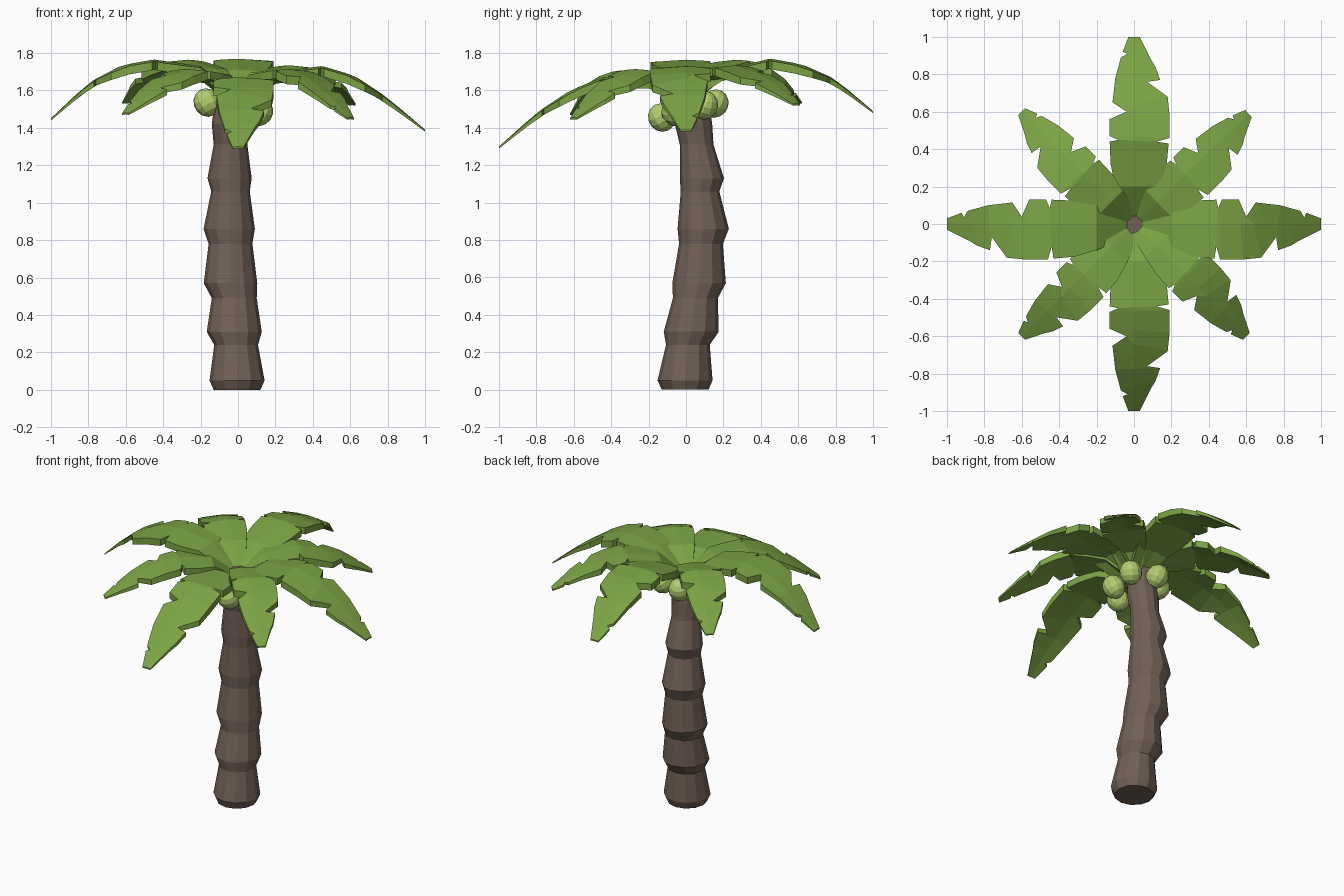
import bpy, bmesh, math
from mathutils import Matrix, Vector

if "Cube" in bpy.data.objects:
    bpy.data.objects.remove(bpy.data.objects["Cube"])


def material(name, rgb):
    m = bpy.data.materials.new(name)
    m.diffuse_color = (*rgb, 1)
    m.use_nodes = True
    m.node_tree.nodes["Principled BSDF"].inputs["Base Color"].default_value = m.diffuse_color
    return m


BARK = material("brown bark", (0.165, 0.118, 0.092))
LEAF = material("leaf green", (0.2, 0.37, 0.06))
NUT = material("pale green coconut", (0.45, 0.62, 0.16))


def finish(bm, name, mat):
    bmesh.ops.recalc_face_normals(bm, faces=bm.faces)
    me = bpy.data.meshes.new(name)
    bm.to_mesh(me)
    bm.free()
    me.materials.append(mat)
    ob = bpy.data.objects.new(name, me)
    bpy.context.collection.objects.link(ob)
    return ob


def loft(bm, rings):
    """Skin closed rings of points and cap both ends."""
    rows = [[bm.verts.new(p) for p in ring] for ring in rings]
    n = len(rows[0])
    for a, b in zip(rows, rows[1:]):
        for i in range(n):
            j = (i + 1) % n
            bm.faces.new((a[i], a[j], b[j], b[i]))
    bm.faces.new(rows[0][::-1])
    bm.faces.new(rows[-1])


# Trunk: stacked flared segments along a bent axis (z, x, y, radius)
TRUNK = [
    (0, -.005, -.005, .125), (.05, -.005, -.005, .147), (.24, -.01, .01, .117),
    (.31, -.02, .028, .147), (.49, -.02, .05, .12), (.57, -.04, .07, .143),
    (.78, -.04, .08, .117), (.86, -.047, .092, .137), (1.06, -.04, .075, .103),
    (1.13, -.045, .085, .118), (1.31, -.04, .057, .09), (1.42, -.04, .04, .1),
    (1.6, -.03, .03, .085)]
SIDES = 12
bm = bmesh.new()
loft(bm, [[(x + r * math.cos(math.tau * i / SIDES), y + r * math.sin(math.tau * i / SIDES), z)
           for i in range(SIDES)] for z, x, y, r in TRUNK])
finish(bm, "trunk", BARK)

# Frond outline: (distance along, half width) for each notched side
LEFT = [(0, .05), (.2, .10), (.32, .125), (.44, .13), (.45, .085), (.47, .13), (.56, .13),
        (.60, .04), (.65, .115), (.78, .10), (.89, .07), (.91, .035), (.92, .06), (1, .03)]
RIGHT = [(0, .06), (.2, .14), (.32, .175), (.43, .185), (.44, .12), (.46, .19), (.58, .19),
         (.68, .18), (.76, .07), (.77, .14), (.84, .115), (.88, .09), (.9, .08), (1, .03)]
KNOTS = [0, .2, .45, .62, .8, 1.0]
THICK = .045


def height(t, zs):
    for k in range(5):
        if t <= KNOTS[k + 1]:
            f = (t - KNOTS[k]) / (KNOTS[k + 1] - KNOTS[k])
            return zs[k] + f * (zs[k + 1] - zs[k])
    return zs[-1]


def frond(name, angle, length, zs, mirrored):
    """Thick arched leaf, thinning at the tip, pointing along angle."""
    d = Vector((math.cos(angle), math.sin(angle), 0))
    s = Vector((-d.y, d.x, 0)) * (-1 if mirrored else 1)
    rings = []
    for (tl, wl), (tr, wr) in zip(LEFT, RIGHT):
        top, low = [], []
        for t, w in ((tl, wl), ((tl + tr) / 2, 0), (tr, -wr)):
            p = (d * t + s * w) * length
            p.z = height(t, zs) - .06 * abs(w)
            top.append(p)
            low.append(p - Vector((0, 0, THICK * min(1, .2 + 2 * (1 - t)))))
        rings.append(top + low[::-1])
    bm = bmesh.new()
    loft(bm, rings)
    finish(bm, name, LEAF)


for name, deg, length, zs, mirrored in (
        ("frond_right", 0, 1, [1.57, 1.70, 1.73, 1.68, 1.56, 1.39], False),
        ("frond_back_right", 44, .85, [1.57, 1.70, 1.735, 1.70, 1.64, 1.53], False),
        ("frond_back", 90, 1, [1.57, 1.71, 1.77, 1.74, 1.66, 1.49], False),
        ("frond_back_left", 135, .85, [1.57, 1.72, 1.765, 1.73, 1.66, 1.54], True),
        ("frond_left", 180, 1, [1.57, 1.73, 1.765, 1.735, 1.64, 1.45], True),
        ("frond_front_left", 225, .85, [1.57, 1.69, 1.715, 1.68, 1.60, 1.48], True),
        ("frond_front", 270, 1, [1.57, 1.665, 1.67, 1.60, 1.48, 1.30], True),
        ("frond_front_right", 315, .85, [1.57, 1.69, 1.715, 1.67, 1.58, 1.455], True)):
    frond(name, math.radians(deg), length, zs, mirrored)

# Coconuts: clustered under the crown
for i, loc in enumerate([(.11, .10, 1.52), (.115, -.06, 1.485), (.02, -.13, 1.455),
                         (-.165, .04, 1.535), (-.06, .155, 1.53)]):
    bm = bmesh.new()
    tilt = Matrix.Rotation(.5, 4, Vector((-loc[1], loc[0], 0)))
    bmesh.ops.create_uvsphere(bm, u_segments=12, v_segments=7, radius=.072,
                              matrix=Matrix.Translation(loc) @ tilt @ Matrix.Diagonal((1, 1, 1.08, 1)))
    finish(bm, f"coconut_{i + 1}", NUT)
